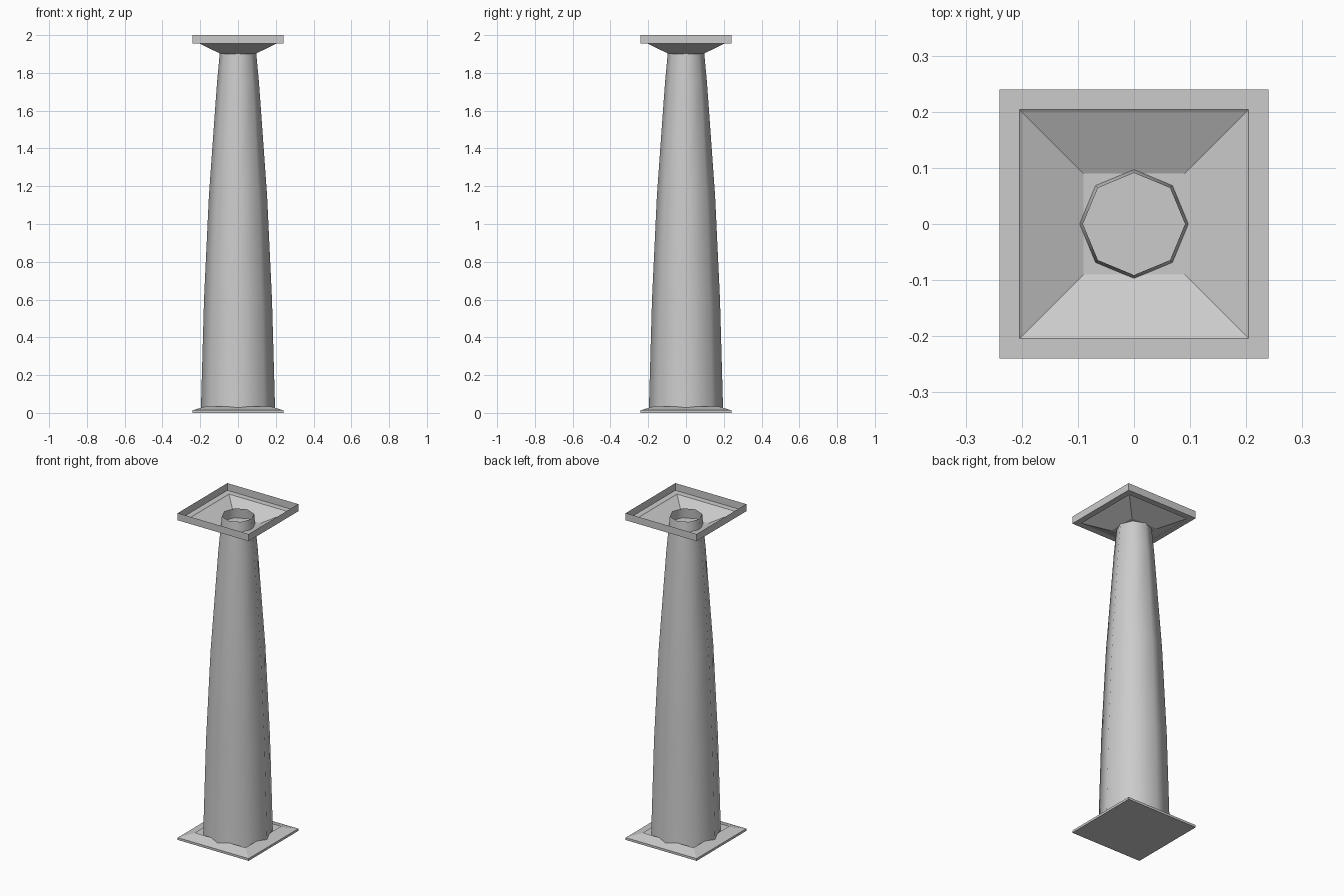
import bpy
import math

if "Cube" in bpy.data.objects:
    bpy.data.objects.remove(bpy.data.objects["Cube"])


def loft(name, rings, sides, phase=0.0, cap_bottom=False, cap_top=False, smooth=False):
    """Stack regular polygon rings of (radius, z) into one surface."""
    verts, faces = [], []
    for r, z in rings:
        for i in range(sides):
            a = phase + 2 * math.pi * i / sides
            verts.append((r * math.cos(a), r * math.sin(a), z))
    for k in range(len(rings) - 1):
        for i in range(sides):
            j = (i + 1) % sides
            a, b = k * sides, (k + 1) * sides
            faces.append((a + i, a + j, b + j, b + i))
    if cap_bottom:
        faces.append(tuple(reversed(range(sides))))
    if cap_top:
        n = (len(rings) - 1) * sides
        faces.append(tuple(range(n, n + sides)))
    mesh = bpy.data.meshes.new(name)
    mesh.from_pydata(verts, [], faces)
    for p in mesh.polygons:
        p.use_smooth = smooth and len(p.vertices) == 4
    obj = bpy.data.objects.new(name, mesh)
    bpy.context.collection.objects.link(obj)
    return obj


def square(name, profile, **caps):
    """Square-plan part from (half width, z) pairs."""
    rings = [(h * math.sqrt(2), z) for h, z in profile]
    return loft(name, rings, 4, math.pi / 4, **caps)


# low square plinth with a shallow sloped top
square("base_plinth", [(0.24, 0.0), (0.24, 0.014), (0.17, 0.035)],
       cap_bottom=True)

# eight-sided shaft with a gentle swell, open at its top end
loft("column_shaft",
     [(0.198, 0.0), (0.196, 0.03), (0.18, 0.6), (0.154, 1.15),
      (0.111, 1.75), (0.097, 1.9), (0.091, 1.96)],
     8, smooth=True, cap_bottom=True)

# hollow capital: floor, flared sides, flat ledge and upright rim
square("capital", [(0.09, 1.9), (0.2, 1.953), (0.204, 1.956),
                   (0.24, 1.956), (0.24, 2.0)], cap_bottom=True)
